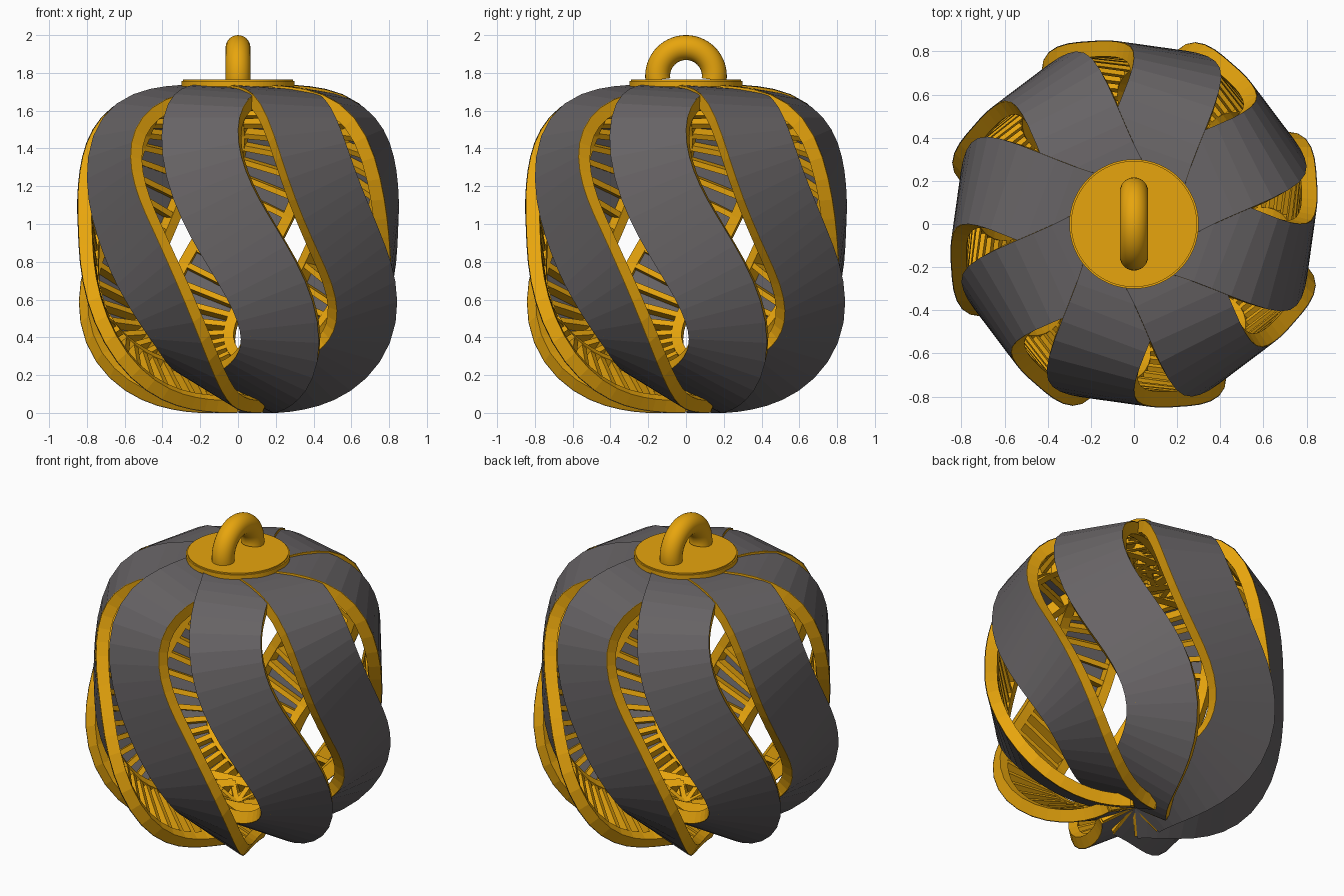
import bpy, bmesh, math
from mathutils import Vector

if "Cube" in bpy.data.objects:
    bpy.data.objects.remove(bpy.data.objects["Cube"])

STRIPS, SEGS = 8, 32
HALF_W, DEPTH, RIB, RAIL = 0.208, 0.075, 0.03, 0.055
R, MID, H_TOP, H_BOTTOM = 0.83, 0.865, 0.865, 0.772


def material(name, rgb):
    m = bpy.data.materials.new(name)
    m.diffuse_color = (*rgb, 1)
    m.use_nodes = True
    m.node_tree.nodes["Principled BSDF"].inputs["Base Color"].default_value = m.diffuse_color
    return m


gold = material("gold", (0.80, 0.375, 0.004))
grey = material("dark grey", (0.135, 0.125, 0.13))


def finish(bm, name, mat):
    bmesh.ops.recalc_face_normals(bm, faces=bm.faces)
    me = bpy.data.meshes.new(name)
    bm.to_mesh(me)
    bm.free()
    me.materials.append(mat)
    ob = bpy.data.objects.new(name, me)
    bpy.context.collection.objects.link(ob)
    return ob


# Squarish bauble profile: u = 0 top pole, u = 1 bottom pole
def profile(u):
    a = math.pi * u
    n, h = (3.6, H_TOP) if u < 0.5 else (2.6, H_BOTTOM)
    s, c = math.sin(a), math.cos(a)
    rho = (abs(s / R) ** n + abs(c / h) ** n) ** (-1 / n)
    return rho * s, MID + rho * c


# S-shaped swing of each strip around the bauble
def point(u, base):
    r, z = profile(u)
    phi = base + math.radians(-17.5 * math.sin(2 * math.pi * u) + 2 * math.sin(math.pi * u))
    return Vector((r * math.sin(phi), -r * math.cos(phi), z)), phi


# Strips roll over like pinwheel blades in the lower half
def roll(u):
    if u < 0.33:
        return math.radians(-3 * (1 - u / 0.33))
    k = min((u - 0.33) / 0.52, 1)
    return math.radians(27 * k * k * (3 - 2 * k))


# Position, travel direction, sideways direction and outward normal
def frame(u, base):
    u = min(max(u, 0.002), 0.998)
    e = 0.001
    p, phi = point(u, base)
    t = (point(u + e, base)[0] - point(u - e, base)[0]).normalized()
    r0, z0 = profile(u - e)
    r1, z1 = profile(u + e)
    nr, nz = z0 - z1, r1 - r0
    n = Vector((nr * math.sin(phi), -nr * math.cos(phi), nz)).normalized()
    b = t.cross(n).normalized()
    n = b.cross(t).normalized()
    c, s = math.cos(roll(u)), math.sin(roll(u))
    return p, t, b * c - n * s, n * c + b * s


def tube(bm, rings):
    loops = [[bm.verts.new(c) for c in ring] for ring in rings]
    for a, b in zip(loops, loops[1:]):
        for i in range(4):
            j = (i + 1) % 4
            bm.faces.new((a[i], a[j], b[j], b[i]))
    bm.faces.new(loops[0])
    bm.faces.new(loops[-1])


for k in range(STRIPS):
    frames = [frame(i / SEGS, 2 * math.pi * k / STRIPS) for i in range(SEGS + 1)]

    # Dark outer band
    bm = bmesh.new()
    rows = [[bm.verts.new(p + b * w) for w in (-HALF_W, HALF_W)] for p, t, b, n in frames]
    for a, c in zip(rows, rows[1:]):
        bm.faces.new((a[0], a[1], c[1], c[0]))
    finish(bm, f"outer_band_{k + 1}", grey)

    # Gold frame behind it: two side rails and cross ribs
    bm = bmesh.new()
    for s in (-1, 1):
        tube(bm, [[p + b * s * w - n * d for w, d in
                   ((HALF_W, 0.003), (HALF_W, DEPTH), (HALF_W - RAIL, DEPTH), (HALF_W - RAIL, 0.003))]
                  for p, t, b, n in frames])
    for p, t, b, n in frames:
        tube(bm, [[p + b * s * (HALF_W - 0.01) + t * w - n * d for w, d in
                   ((-RIB / 2, 0.006), (RIB / 2, 0.006), (RIB / 2, DEPTH - 0.004), (-RIB / 2, DEPTH - 0.004))]
                  for s in (-1, 1)])
    finish(bm, f"ribbed_frame_{k + 1}", gold)

# Cap disc
bm = bmesh.new()
bmesh.ops.create_cone(bm, cap_ends=True, segments=96, radius1=0.3, radius2=0.3, depth=0.045)
bmesh.ops.translate(bm, verts=bm.verts, vec=(0, 0, 1.7425))
rim = [e for e in bm.edges if abs(e.verts[0].co.z - e.verts[1].co.z) < 1e-4]
bmesh.ops.bevel(bm, geom=rim, offset=0.008, segments=2, affect='EDGES')
finish(bm, "cap_disc", gold)

# Hanging loop
bm = bmesh.new()
rings = []
for i in range(37):
    a = math.radians(-8 + 196 * i / 36)
    rings.append([bm.verts.new((0.066 * math.sin(q),
                                (0.15 + 0.066 * math.cos(q)) * math.cos(a),
                                1.784 + (0.15 + 0.066 * math.cos(q)) * math.sin(a)))
                  for q in (2 * math.pi * j / 24 for j in range(24))])
for a, c in zip(rings, rings[1:]):
    for j in range(24):
        bm.faces.new((a[j], a[(j + 1) % 24], c[(j + 1) % 24], c[j]))
for f in bm.faces:
    f.smooth = True
bm.faces.new(rings[0])
bm.faces.new(rings[-1])
finish(bm, "hanging_loop", gold)
